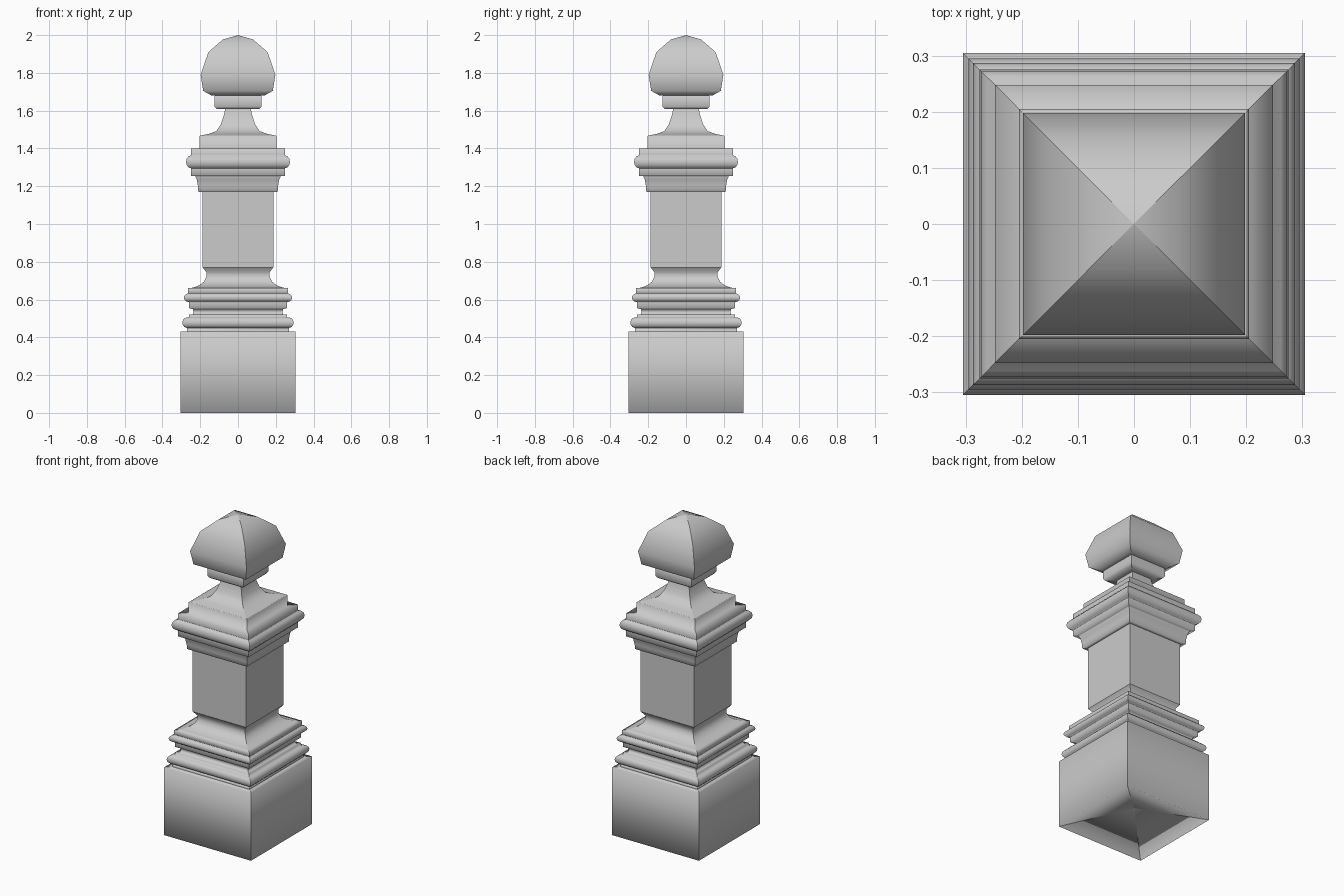
import bpy, bmesh, math

cube = bpy.data.objects.get("Cube")
if cube:
    bpy.data.objects.remove(cube)

stone = bpy.data.materials.new("grey_stone")
stone.use_nodes = True
stone.diffuse_color = (0.6, 0.6, 0.6, 1)
stone.node_tree.nodes["Principled BSDF"].inputs["Base Color"].default_value = (0.6, 0.6, 0.6, 1)


def bead(inner, outer, low, high, steps=6):
    """Half-round moulding as profile points, from bottom to top."""
    mid, half = (low + high) / 2, (high - low) / 2
    angles = [math.pi * (i / steps - 0.5) for i in range(steps + 1)]
    return [(inner + (outer - inner) * math.cos(a), mid + half * math.sin(a)) for a in angles]


def square_turning(name, profile, soft_rim=None):
    """Sweep a (half width, height) profile around a square, with mitred corners."""
    bm = bmesh.new()
    rings = []
    for r, z in profile:
        if r == 0:
            rings.append([bm.verts.new((0, 0, z))] * 4)
        else:
            rings.append([bm.verts.new((r * sx, r * sy, z))
                          for sx, sy in ((-1, -1), (1, -1), (1, 1), (-1, 1))])
    for low, high in zip(rings, rings[1:]):
        for i in range(4):
            j = (i + 1) % 4
            corners = dict.fromkeys((low[i], low[j], high[j], high[i]))
            bm.faces.new(list(corners)).smooth = True
    # Mitres and steps stay crisp, curves stay smooth
    for e in bm.edges:
        a, b = e.verts
        level = abs(a.co.z - b.co.z) < 1e-6 and max(abs(a.co.x), abs(b.co.x)) > 0 \
            and abs(abs(a.co.x) - abs(b.co.x)) < 1e-6
        if not level:
            e.smooth = False
        elif len(e.link_faces) == 2 and a.co.z != soft_rim:
            e.smooth = e.calc_face_angle() < math.radians(42)
    mesh = bpy.data.meshes.new(name)
    bm.to_mesh(mesh)
    bm.free()
    mesh.materials.append(stone)
    obj = bpy.data.objects.new(name, mesh)
    bpy.context.collection.objects.link(obj)
    return obj


# Plinth with a shallow hollow underneath
square_turning("plinth", [(0, 0.1), (0.305, 0), (0.305, 0.43), (0.27, 0.43)], soft_rim=0)

# Base mouldings: two beads with a scotia between, then a cove up to the shaft
square_turning("base_mouldings",
               [(0.27, 0.43), (0.27, 0.45)] + bead(0.27, 0.295, 0.45, 0.505)
               + [(0.26, 0.505), (0.26, 0.52), (0.24, 0.52), (0.235, 0.535), (0.24, 0.55),
                  (0.26, 0.555), (0.26, 0.585)]
               + bead(0.26, 0.287, 0.587, 0.633)
               + [(0.265, 0.635), (0.265, 0.66), (0.24, 0.663), (0.205, 0.675),
                  (0.18, 0.695), (0.168, 0.72), (0.168, 0.745), (0.187, 0.77)])

# Plain shaft
square_turning("shaft", [(0.187, 0.77), (0.187, 1.17)])

# Capital
square_turning("capital",
               [(0.187, 1.17), (0.21, 1.17), (0.212, 1.2), (0.218, 1.235), (0.225, 1.25),
                (0.225, 1.255), (0.248, 1.255), (0.248, 1.293)]
               + bead(0.248, 0.275, 1.295, 1.363)
               + [(0.248, 1.365), (0.248, 1.4), (0.205, 1.4), (0.205, 1.465), (0.2, 1.468)])

# Neck sweeping up to a small collar
square_turning("neck", [(0.2, 1.468), (0.155, 1.477), (0.115, 1.492), (0.09, 1.53),
                        (0.075, 1.575), (0.068, 1.61)])
square_turning("collar", [(0.068, 1.61), (0.115, 1.61), (0.125, 1.623), (0.125, 1.675),
                          (0.12, 1.68)])

# Rounded finial
square_turning("finial", [(0.12, 1.68), (0.14, 1.68), (0.184, 1.705), (0.198, 1.79),
                          (0.157, 1.91), (0.08, 1.977), (0, 2.0)])
